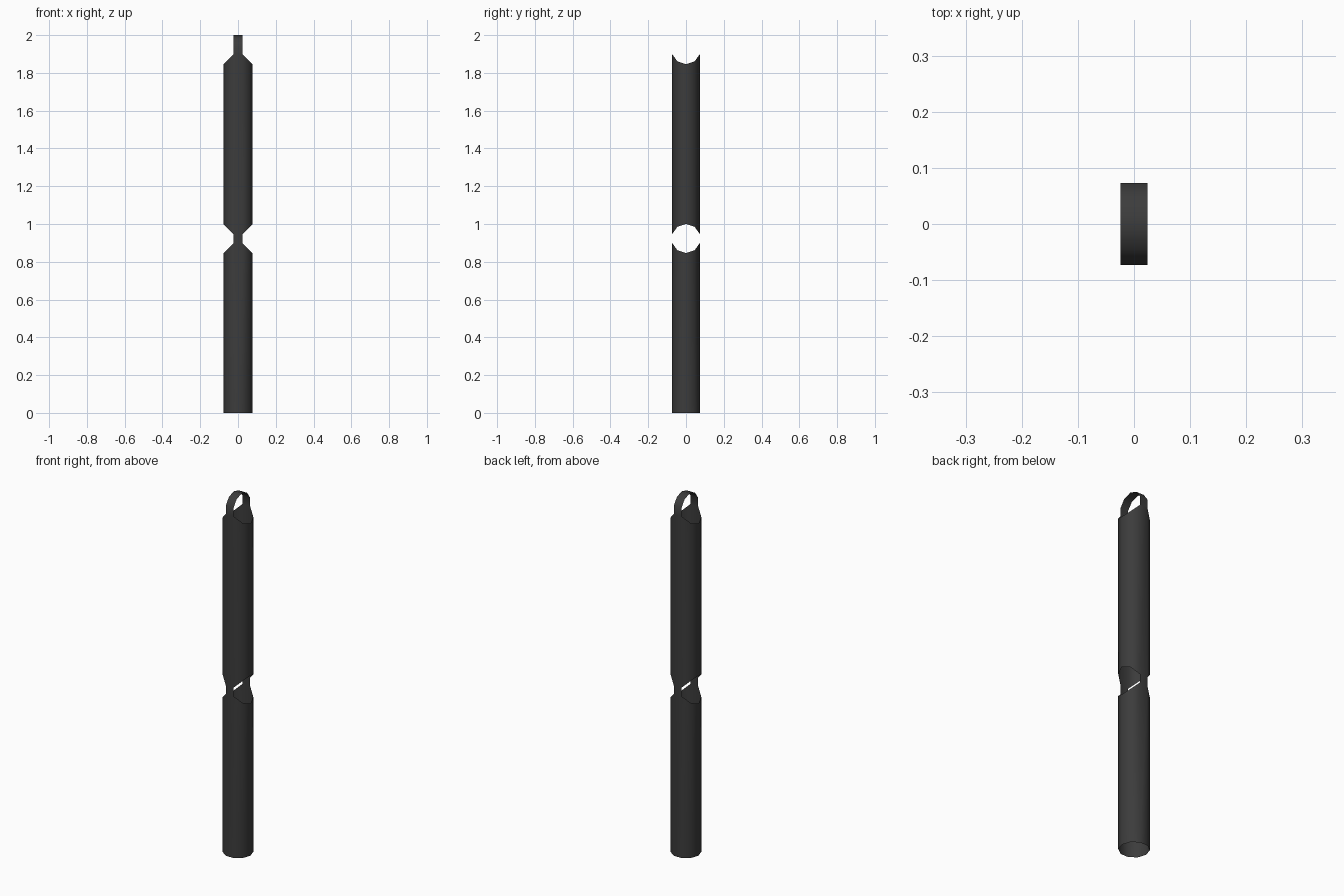
import bpy, bmesh
from math import sin, cos, pi, radians

if "Cube" in bpy.data.objects:
    bpy.data.objects.remove(bpy.data.objects["Cube"])

R, SIDES = 0.077, 10                # tube radius and number of sides
C1, C2 = 1 - R, 2 - R               # heights of the two cross holes
STEP = 2 * pi / SIDES

mat = bpy.data.materials.new("dark_metal")
mat.diffuse_color = (0.045, 0.045, 0.045, 1)
mat.use_nodes = True
mat.node_tree.nodes["Principled BSDF"].inputs["Base Color"].default_value = mat.diffuse_color

def finish(name, bm):
    bmesh.ops.remove_doubles(bm, verts=bm.verts, dist=1e-5)
    me = bpy.data.meshes.new(name)
    bm.to_mesh(me)
    bm.free()
    ob = bpy.data.objects.new(name, me)
    bpy.context.collection.objects.link(ob)
    me.materials.append(mat)
    bpy.ops.object.select_all(action='DESELECT')
    ob.select_set(True)
    bpy.context.view_layer.objects.active = ob
    bpy.ops.object.shade_smooth_by_angle(angle=radians(40))

def quad(bm, *points):
    bm.faces.new([bm.verts.new(p) for p in points])

# Open thin-walled post; equal cross tubes leave saddle cuts where |z - centre| = |x|
bm = bmesh.new()
for k in range(SIDES):
    (xa, ya), (xb, yb) = [(R * cos(STEP * i), R * sin(STEP * i)) for i in (k, k + 1)]
    spans = [(lambda x: 0, lambda x: C1 - abs(x)),
             (lambda x: C1 + abs(x), lambda x: C2 - abs(x))]
    if k in (2, 7):                 # narrow webs beside the middle hole
        spans.append((lambda x: C1 - abs(x), lambda x: C1 + abs(x)))
    for lo, hi in spans:
        quad(bm, (xa, ya, lo(xa)), (xb, yb, lo(xb)), (xb, yb, hi(xb)), (xa, ya, hi(xa)))
finish("post_tube", bm)

# Strap arching over the top of the post
bm = bmesh.new()
w = R * cos(2 * STEP)
arch = [(R * sin(STEP * i), C2 + R * cos(STEP * i)) for i in range(-3, 4)]
for (ya, za), (yb, zb) in zip(arch, arch[1:]):
    quad(bm, (-w, ya, za), (w, ya, za), (w, yb, zb), (-w, yb, zb))
finish("top_strap", bm)
